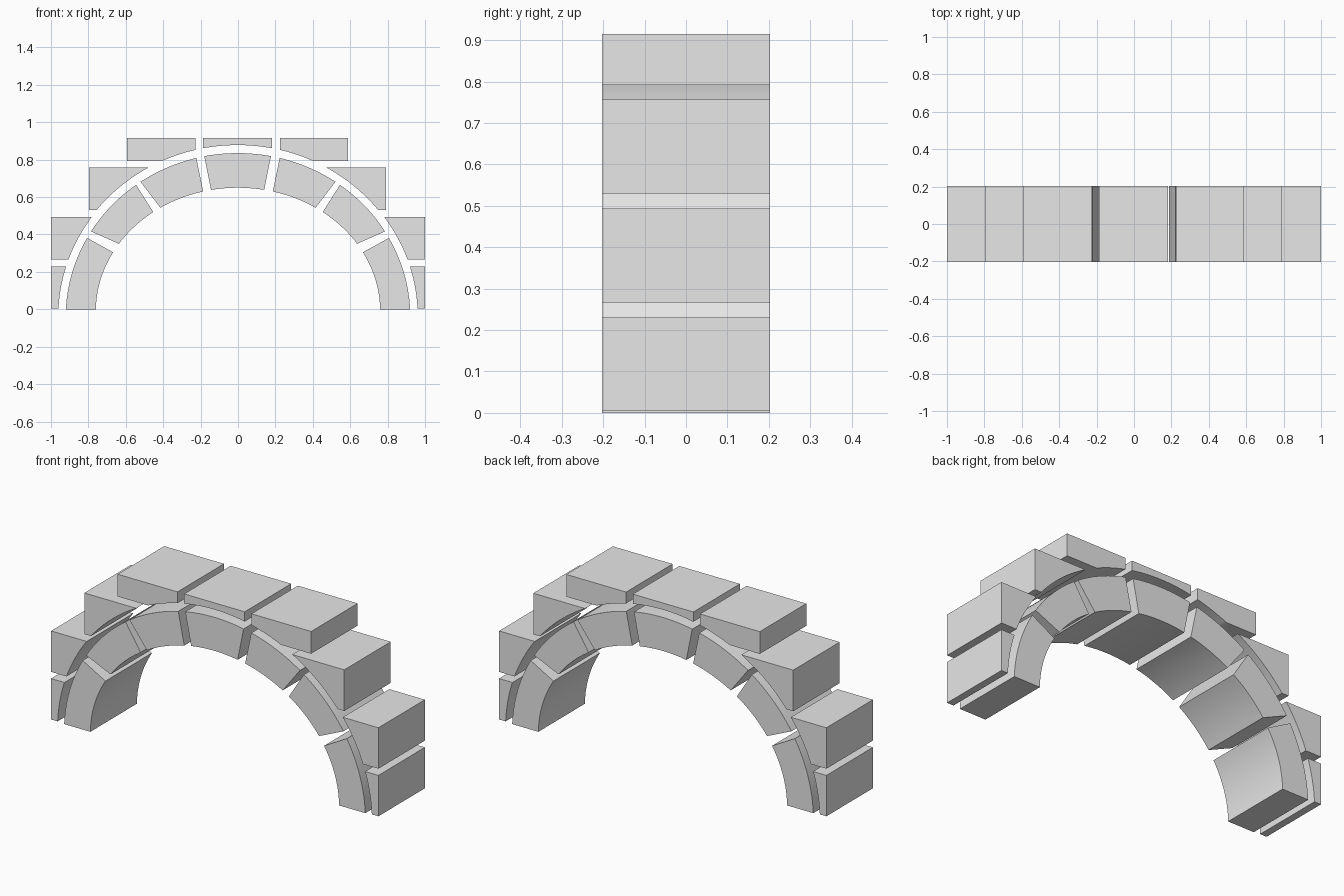
import bpy
import bmesh
from math import acos, asin, cos, sin, radians

cube = bpy.data.objects.get("Cube")
if cube:
    bpy.data.objects.remove(cube, do_unlink=True)

HALF_DEPTH = 0.203
STEPS = 14

# Elliptical curves: half width, half height, centre height
INNER = (0.76, 0.66, -0.01)
OUTER = (0.921, 0.875, -0.04)
BACKING = (0.961, 0.918, -0.04)

stone = bpy.data.materials.new("grey stone")
stone.use_nodes = True
stone.diffuse_color = (0.8, 0.8, 0.8, 1)
stone.node_tree.nodes["Principled BSDF"].inputs["Base Color"].default_value = (0.8, 0.8, 0.8, 1)


def x_at(curve, z):
    a, b, c = curve
    return a * cos(asin((z - c) / b))


def arc(curve, x0, x1):
    a, b, c = curve
    t0, t1 = acos(x0 / a), acos(x1 / a)
    angles = [t0 + (t1 - t0) * i / STEPS for i in range(STEPS + 1)]
    return [(a * cos(t), c + b * sin(t)) for t in angles]


def block(name, profile, side=1, shift=0):
    """Extrude an x-z outline through the depth of the arch."""
    bm = bmesh.new()
    verts = [bm.verts.new((side * x + shift, -HALF_DEPTH, z)) for x, z in profile]
    face = bm.faces.new(verts)
    grown = bmesh.ops.extrude_face_region(bm, geom=[face])
    moved = [g for g in grown["geom"] if isinstance(g, bmesh.types.BMVert)]
    bmesh.ops.translate(bm, verts=moved, vec=(0, 2 * HALF_DEPTH, 0))
    bmesh.ops.recalc_face_normals(bm, faces=bm.faces)
    mesh = bpy.data.meshes.new(name)
    bm.to_mesh(mesh)
    bm.free()
    mesh.materials.append(stone)
    obj = bpy.data.objects.new(name, mesh)
    bpy.context.collection.objects.link(obj)
    bpy.ops.object.select_all(action="DESELECT")
    obj.select_set(True)
    bpy.context.view_layer.objects.active = obj
    bpy.ops.object.shade_smooth_by_angle(angle=radians(25))


def wedge(outer, inner):
    return arc(OUTER, *outer) + arc(INNER, *inner)[::-1]


def backing(x0, x1, edge, near, bottom, top):
    """Stone hollowed by the arch curve, squared off on its outer side."""
    return arc(BACKING, x0, x1) + [(near, top), (edge, top), (edge, bottom)]


# Central stones
block("keystone", wedge((0.178, -0.178), (0.142, -0.142)), shift=-0.002)
block("top_centre_block",
      arc(BACKING, 0.185, -0.185) + [(-0.185, 0.915), (0.185, 0.915)], shift=-0.002)

# Arch stones: x range along the outer curve and along the inner curve
wedges = {
    "springer": ((x_at(OUTER, 0), 0.807), (x_at(INNER, 0), 0.668)),
    "haunch_stone": ((0.786, 0.545), (0.637, 0.453)),
    "shoulder_stone": ((0.521, 0.223), (0.415, 0.186)),
}

# Stepped courses: outer edge, bottom and top heights
courses = {
    "base_block": (1.0, 0.004, 0.23, 0),
    "lower_block": (1.0, 0.267, 0.493, 0),
    "middle_block": (0.794, 0.53, 0.757, -0.003),
}

for label, side in (("left", 1), ("right", -1)):
    for name, (outer, inner) in wedges.items():
        block(f"{label}_{name}", wedge(outer, inner), side)
    for name, (edge, low, high, shift) in courses.items():
        x0, x1 = x_at(BACKING, low), x_at(BACKING, high)
        block(f"{label}_{name}", backing(x0, x1, edge, x1 + 0.001, low, high), side, shift)
    block(f"{label}_top_block",
          backing(x_at(BACKING, 0.792), 0.226, 0.591, 0.226, 0.792, 0.915), side, -0.002)
